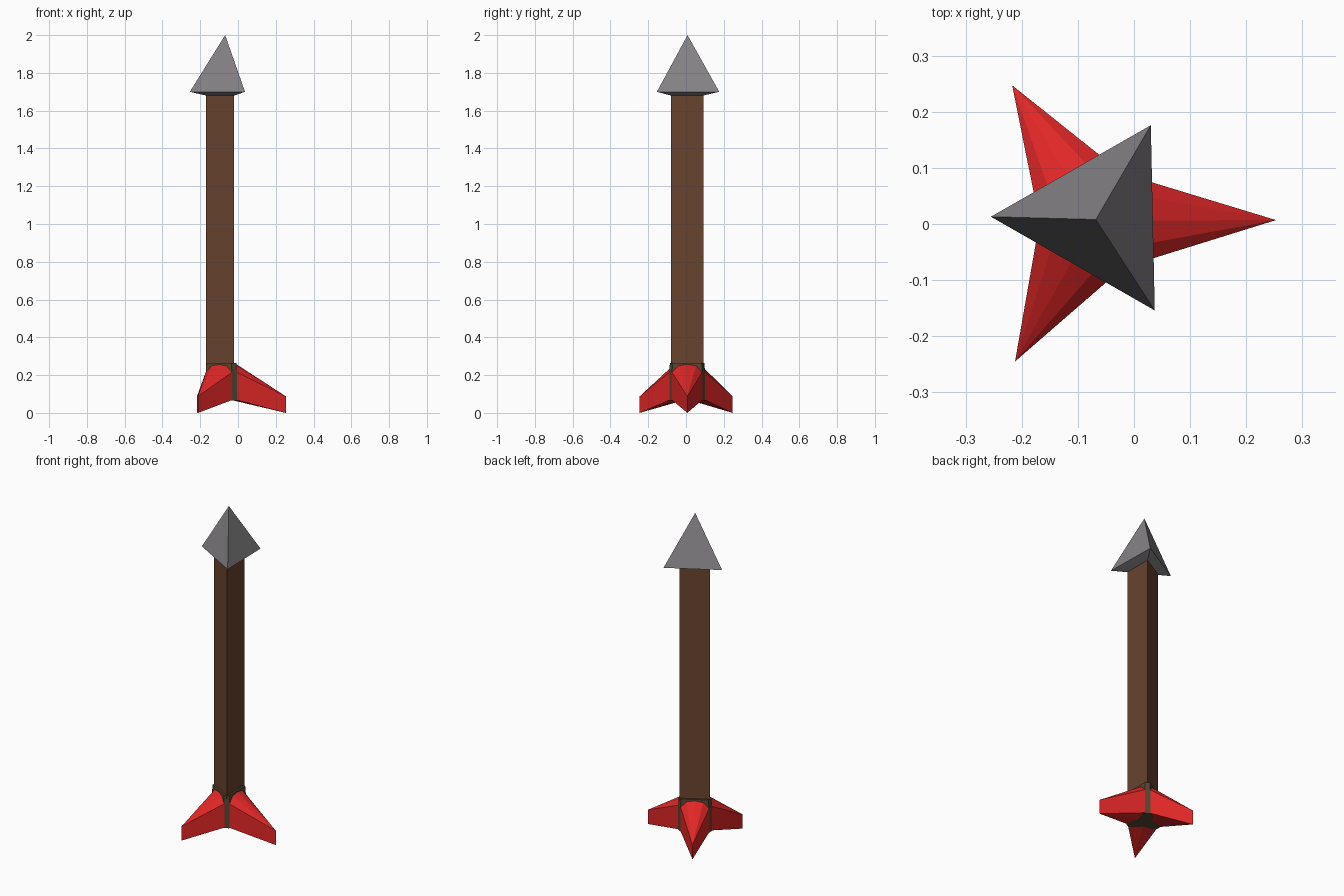
import bpy, bmesh, math
from mathutils import Vector, Matrix

if "Cube" in bpy.data.objects:
    bpy.data.objects.remove(bpy.data.objects["Cube"])

CX, CY = -0.07, 0.006          # shaft axis


def material(name, rgb):
    m = bpy.data.materials.new(name)
    m.diffuse_color = (*rgb, 1)
    m.use_nodes = True
    m.node_tree.nodes["Principled BSDF"].inputs["Base Color"].default_value = m.diffuse_color
    return m


wood = material("brown wood", (0.140, 0.056, 0.028))
steel = material("grey metal", (0.235, 0.225, 0.235))
red = material("red feather", (0.760, 0.020, 0.020))
olive = material("olive binding", (0.090, 0.062, 0.030))


def hull(name, points, mat):
    """Convex solid wrapped around a few points."""
    bm = bmesh.new()
    for p in points:
        bm.verts.new(p)
    bmesh.ops.convex_hull(bm, input=bm.verts)
    bmesh.ops.dissolve_limit(bm, angle_limit=0.01, verts=bm.verts, edges=bm.edges)
    bmesh.ops.recalc_face_normals(bm, faces=bm.faces)
    me = bpy.data.meshes.new(name)
    bm.to_mesh(me)
    bm.free()
    me.materials.append(mat)
    ob = bpy.data.objects.new(name, me)
    bpy.context.collection.objects.link(ob)
    return ob


def ring(radius, z, angles):
    return [(CX + radius * math.cos(math.radians(a)),
             CY + radius * math.sin(math.radians(a)), z) for a in angles]


TRI = (60, 180, 300)
HEX = [a + d for a in TRI for d in (-8.5, 8.5)]

# Three-sided shaft
hull("shaft", ring(0.099, 0.2, TRI) + ring(0.099, 1.69, TRI), wood)

# Pyramid head with a shallow tapered underside
hull("arrow_head", [(-0.255, 0.013, 1.70), (0.03, 0.176, 1.70), (0.037, -0.154, 1.70),
                    (-0.068, 0.008, 2.0)] + ring(0.099, 1.68, TRI), steel)

# Binding that holds the fins
hull("fin_binding", ring(0.102, 0.065, HEX) + ring(0.102, 0.215, HEX)
     + ring(0.098, 0.265, HEX), olive)

# Three fins, each a wedge with a domed upper root and a sharp outer edge
for i, (tx, ty) in enumerate([(0.253, 0.007), (-0.217, 0.247), (-0.212, -0.245)]):
    length = math.hypot(tx - CX, ty - CY)
    pts = [(length, 0, 0), (length, 0, 0.088), (0.050, 0, 0.265), (0.048, 0, 0.065)]
    for s in (-1, 1):
        pts += [(0.063, s * 0.080, 0.068), (0.063, s * 0.080, 0.215),
                (0.056, s * 0.048, 0.253)]
    rot = Matrix.Rotation(math.atan2(ty - CY, tx - CX), 3, 'Z')
    hull(f"fin_{i + 1}", [rot @ Vector(p) + Vector((CX, CY, 0)) for p in pts], red)
